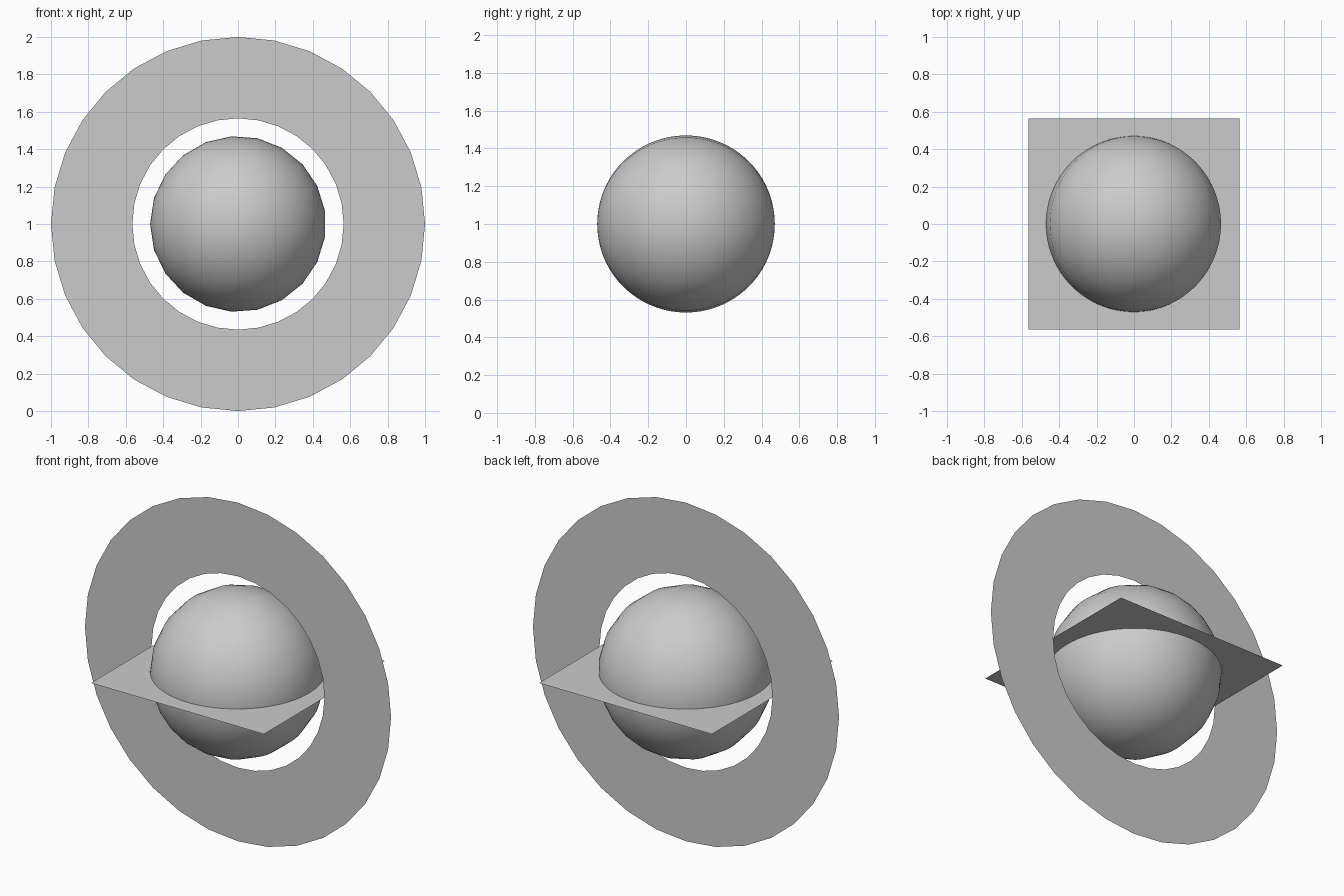
import bpy, bmesh, math
from mathutils import Vector

if "Cube" in bpy.data.objects:
    bpy.data.objects.remove(bpy.data.objects["Cube"])

CENTRE = Vector((0, 0, 1))


def make_object(name, bm, smooth=False):
    mesh = bpy.data.meshes.new(name)
    for f in bm.faces:
        f.smooth = smooth
    bm.to_mesh(mesh)
    bm.free()
    ob = bpy.data.objects.new(name, mesh)
    ob.location = CENTRE
    bpy.context.collection.objects.link(ob)
    return ob


def spin(bm, points, steps):
    """Revolve an open profile around the y axis."""
    verts = [bm.verts.new(p) for p in points]
    edges = [bm.edges.new(pair) for pair in zip(verts, verts[1:])]
    bmesh.ops.spin(bm, geom=verts + edges, cent=(0, 0, 0), axis=(0, 1, 0),
                   angle=math.tau, steps=steps)
    bmesh.ops.remove_doubles(bm, verts=bm.verts, dist=1e-4)
    bmesh.ops.recalc_face_normals(bm, faces=bm.faces)


# Planet ball: 21 meridians, poles on the y axis
R, N = 0.47, 48
bm = bmesh.new()
spin(bm, [(-R * math.sin(math.pi * i / N), -R * math.cos(math.pi * i / N), 0)
          for i in range(N + 1)], 21)
make_object("ball", bm, smooth=True)

# Flat upright ring, 32 sides
bm = bmesh.new()
spin(bm, [(0.565, 0, 0), (1, 0, 0)], 32)
make_object("upright_ring", bm)

# Flat square sheet through the middle
bm = bmesh.new()
bmesh.ops.create_grid(bm, x_segments=1, y_segments=1, size=0.565)
make_object("square_sheet", bm)
